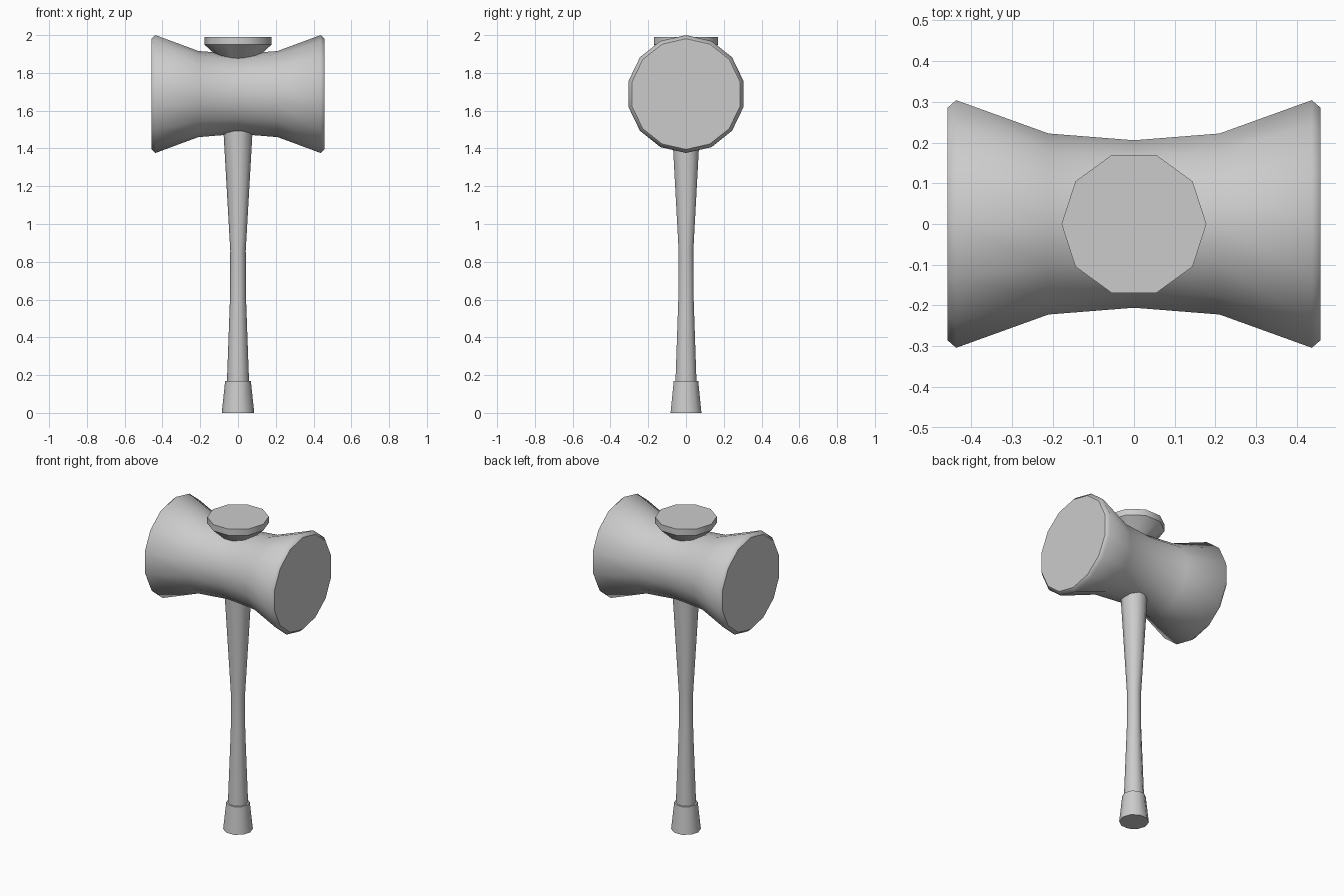
import bpy, bmesh
from math import sin, cos, pi, radians
from mathutils import Matrix

if "Cube" in bpy.data.objects:
    bpy.data.objects.remove(bpy.data.objects["Cube"])


def lathe(name, profile, sides, smooth_angle, matrix=Matrix()):
    """Turn a (radius, height) profile around z, with n-gon caps at both ends."""
    bm = bmesh.new()
    rings = [[bm.verts.new((r * cos(2 * pi * i / sides), r * sin(2 * pi * i / sides), h))
              for i in range(sides)] for r, h in profile]
    for a, b in zip(rings, rings[1:]):
        for i in range(sides):
            j = (i + 1) % sides
            bm.faces.new((a[i], a[j], b[j], b[i]))
    caps = [bm.faces.new(rings[0][::-1]), bm.faces.new(rings[-1])]
    for cap in caps:
        for e in cap.edges:
            e.smooth = False
    bm.transform(matrix)
    bm.normal_update()
    mesh = bpy.data.meshes.new(name)
    bm.to_mesh(mesh)
    bm.free()
    obj = bpy.data.objects.new(name, mesh)
    bpy.context.collection.objects.link(obj)
    bpy.ops.object.select_all(action='DESELECT')
    obj.select_set(True)
    bpy.context.view_layer.objects.active = obj
    bpy.ops.object.shade_smooth_by_angle(angle=radians(smooth_angle))
    return obj


# Mallet head: waisted 14-sided drum lying along x, mirrored half profile
half = [(0.228, 0.21), (0.312, 0.437), (0.293, 0.458)]
head_profile = [(r, -h) for r, h in reversed(half)] + [(0.211, 0)] + half
lathe("mallet_head", head_profile, 14, 65,
      Matrix.Translation((0, 0, 1.688)) @ Matrix.Rotation(pi / 2, 4, 'Y'))

# Handle: slim waist, swelling up through the head to the flared top knob
lathe("handle", [(0.06, 0.02), (0.058, 0.18), (0.042, 0.62), (0.041, 0.86),
                 (0.077, 1.49), (0.09, 1.87), (0.178, 1.95), (0.178, 1.99)], 10, 40)

# Flared grip at the foot of the handle
lathe("handle_grip", [(0.086, 0), (0.068, 0.17)], 10, 40)
